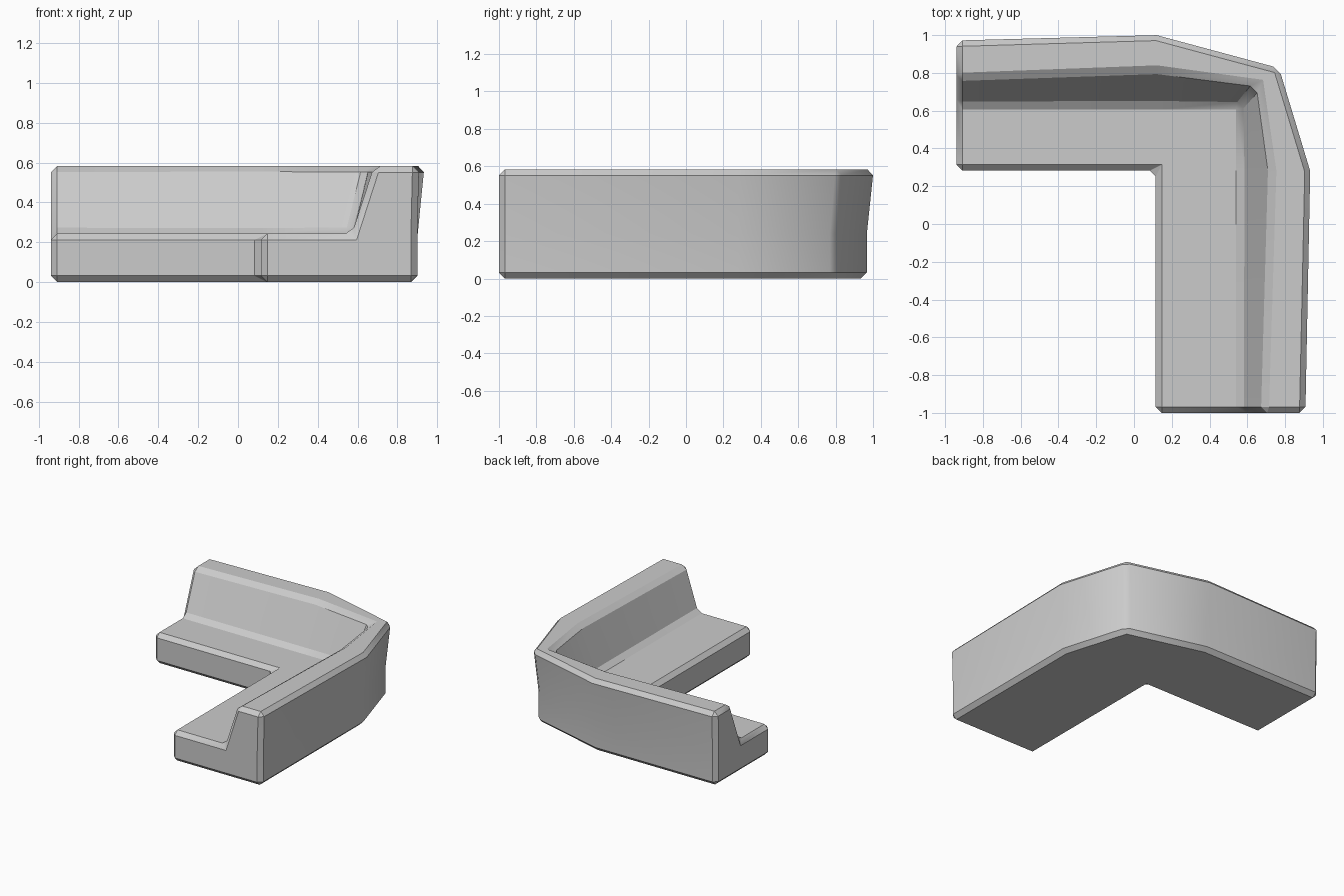
import bpy, bmesh

if "Cube" in bpy.data.objects:
    bpy.data.objects.remove(bpy.data.objects["Cube"])

# Plan stations: left end, left bend, corner, right bend, right end
seat_front = [(-.94, .283), (.115, .283), (.115, .283), (.115, .283), (.115, -1)]
outer_low = [(-.94, .965), (.12, .967), (.745, .80), (.902, .28), (.90, -1)]
outer_top = [(-.94, .972), (.12, 1.003), (.77, .828), (.936, .28), (.908, -1)]
back_top = [(-.94, .768), (.12, .808), (.655, .735), (.722, .28), (.682, -1)]
back_base = [(-.94, .637), (.12, .637), (.572, .637), (.572, .28), (.572, -1)]

# Closed cross-section: each rail with its height
rails = [(seat_front, 0), (outer_low, 0), (outer_low, .24), (outer_top, .583),
         (back_top, .583), (back_base, .243), (seat_front, .243)]

bm = bmesh.new()
lookup = {}


def vert(rail, station):
    pts, z = rails[rail % len(rails)]
    key = (*pts[station], z)
    if key not in lookup:
        lookup[key] = bm.verts.new(key)
    return lookup[key]


def face(verts):
    unique = list(dict.fromkeys(verts))
    if len(unique) > 2:
        bm.faces.new(unique)


# Skin between stations, then the two end caps
for s in range(4):
    for r in range(len(rails)):
        face([vert(r, s), vert(r + 1, s), vert(r + 1, s + 1), vert(r, s + 1)])
for s in (0, 4):
    face([vert(r, s) for r in range(len(rails))])

# Merge the flat seat and underside into single faces
bmesh.ops.recalc_face_normals(bm, faces=bm.faces)
bmesh.ops.dissolve_limit(bm, angle_limit=.005, verts=bm.verts, edges=bm.edges)
bmesh.ops.recalc_face_normals(bm, faces=bm.faces)
mesh = bpy.data.meshes.new("corner_sofa")
bm.to_mesh(mesh)
bm.free()
sofa = bpy.data.objects.new("corner_sofa", mesh)
bpy.context.collection.objects.link(sofa)
bpy.context.view_layer.objects.active = sofa
sofa.select_set(True)

# Chamfer all the hard edges
bev = sofa.modifiers.new("chamfer", 'BEVEL')
bev.width = .032
bev.segments = 1
bev.limit_method = 'ANGLE'
bev.angle_limit = .52
bev.use_clamp_overlap = False
bpy.ops.object.modifier_apply(modifier=bev.name)
bpy.ops.object.shade_smooth_by_angle(angle=.52)
